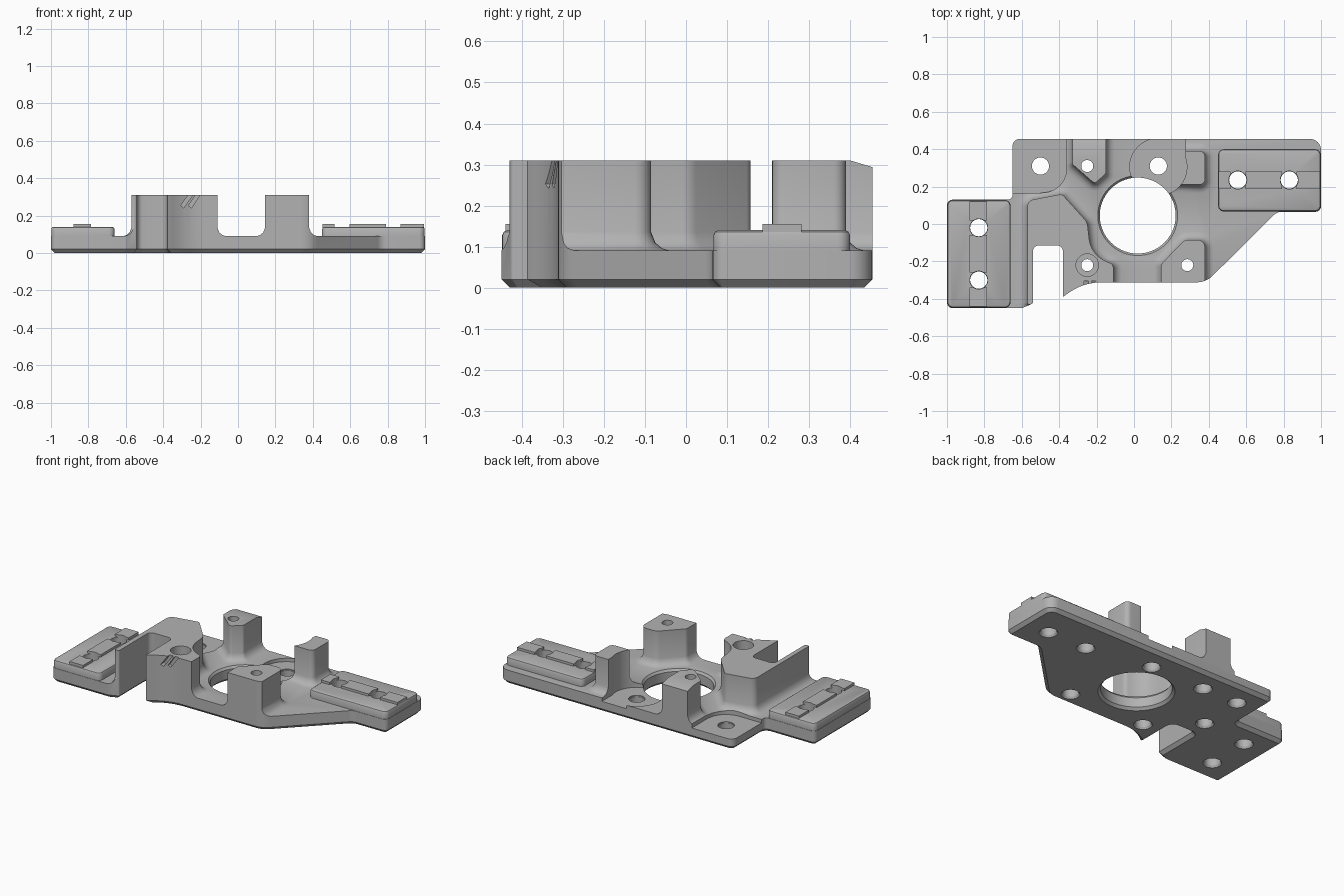
import bpy, math
from mathutils import Vector, Matrix

if "Cube" in bpy.data.objects:
    bpy.data.objects.remove(bpy.data.objects["Cube"], do_unlink=True)

grey = bpy.data.materials.new("plain grey")
grey.use_nodes = True
grey.diffuse_color = (0.45, 0.45, 0.45, 1)
grey.node_tree.nodes["Principled BSDF"].inputs["Base Color"].default_value = grey.diffuse_color


def rings_to_object(name, rings):
    """Closed solid skinned through equal-length rings, lowest first."""
    n = len(rings[0])
    faces = [tuple(reversed(range(n))), tuple(range((len(rings) - 1) * n, len(rings) * n))]
    for k in range(len(rings) - 1):
        for i in range(n):
            j = (i + 1) % n
            faces.append((k * n + i, k * n + j, k * n + n + j, k * n + n + i))
    mesh = bpy.data.meshes.new(name)
    mesh.from_pydata([p for ring in rings for p in ring], [], faces)
    mesh.materials.append(grey)
    obj = bpy.data.objects.new(name, mesh)
    bpy.context.scene.collection.objects.link(obj)
    return obj


def rounded(points, offset, z, steps=6):
    """Counter-clockwise outline of (x, y, radius) corners, offset outward."""
    ring = []
    for i, (x, y, r) in enumerate(points):
        p = Vector((x, y))
        d1 = (p - Vector(points[i - 1][:2])).normalized()
        d2 = (Vector(points[(i + 1) % len(points)][:2]) - p).normalized()
        n1, n2 = Vector((d1.y, -d1.x)), Vector((d2.y, -d2.x))
        turn = math.atan2(d1.x * d2.y - d1.y * d2.x, d1.dot(d2))
        side = math.copysign(1, turn)
        miter = (n1 + n2) / (1 + n1.dot(n2))
        rad = max(r + offset * side, 0.003)
        centre = p + miter * (offset - rad * side)
        for k in range(steps + 1):
            q = centre + Matrix.Rotation(turn * k / steps, 2) @ n1 * rad * side
            ring.append((q.x, q.y, z))
    return ring


def loft(name, points, levels):
    return rings_to_object(name, [rounded(points, o, z) for z, o in levels])


def lathe(name, x, y, levels, n=48):
    return rings_to_object(name, [[(x + r * math.cos(math.tau * i / n), y + r * math.sin(math.tau * i / n), z)
                                   for i in range(n)] for z, r in levels])


def box(name, x0, x1, y0, y1, z0, z1):
    return rings_to_object(name, [[(x0, y0, z), (x1, y0, z), (x1, y1, z), (x0, y1, z)] for z in (z0, z1)])


def rect(x0, x1, y0, y1, r):
    return [(x0, y0, r), (x1, y0, r), (x1, y1, r), (x0, y1, r)]


def combine(body, tool, operation):
    """Apply one boolean and discard the tool."""
    tool.hide_render = True
    mod = body.modifiers.new("join", 'BOOLEAN')
    mod.operation, mod.solver, mod.object = operation, 'EXACT', tool
    bpy.context.view_layer.update()
    result = bpy.data.meshes.new_from_object(body.evaluated_get(bpy.context.evaluated_depsgraph_get()))
    body.modifiers.clear()
    body.data = result
    bpy.data.objects.remove(tool, do_unlink=True)


DECK, TOP = 0.09, 0.31
FLARE = [(0.05, 0.05), (DECK, 0.045), (0.096, 0.026), (0.11, 0.01), (0.135, 0), (TOP, 0)]
PAD = [(0.04, 0), (0.128, 0), (0.136, -0.004), (0.14, -0.012)]

# Slab, clipped to the plate outline further down
bracket = box("mounting_bracket", -1.1, 1.1, -0.6, 0.6, -0.05, DECK)

# Tall posts with filleted feet
posts = {
    "corner_block": [(-0.57, -0.43, 0.01), (-0.11, -0.43, 0.01), (-0.11, -0.215, 0.03), (-0.23, -0.17, 0.15),
                     (-0.25, 0.01, 0.06), (-0.385, 0.16, 0.03), (-0.57, 0.125, 0.04)],
    "front_post": [(0.145, -0.4, 0.01), (0.38, -0.4, 0.01), (0.38, -0.085, 0.04),
                   (0.27, -0.085, 0.05), (0.145, -0.215, 0.03)],
    "back_post": [(-0.33, 0.32, 0.02), (-0.21, 0.215, 0.02), (-0.15, 0.27, 0.02),
                  (-0.15, 0.6, 0.01), (-0.33, 0.6, 0.01)],
    "side_post": rect(0.18, 0.38, 0.21, 0.39, 0.03),
}
for name, points in posts.items():
    combine(bracket, loft(name, points, FLARE), 'UNION')

# Raised end pads with their broken locating ribs
combine(bracket, loft("right_pad", rect(-0.998, -0.66, -0.448, 0.128, 0.03), PAD), 'UNION')
combine(bracket, loft("left_pad", rect(0.45, 0.998, 0.067, 0.4, 0.03), PAD), 'UNION')
for a, b in ((-0.44, -0.34), (-0.26, -0.06), (0.02, 0.12)):
    combine(bracket, box("rib", -0.88, -0.785, a, b, 0.1, 0.155), 'UNION')
for a, b in ((0.453, 0.515), (0.595, 0.79), (0.87, 0.994)):
    combine(bracket, box("rib", a, b, 0.187, 0.282, 0.1, 0.155), 'UNION')

# Plate outline with slot and chamfered lower edge
outline = [(-1, -0.45, 0.03), (-0.6, -0.45, 0.02), (-0.54, -0.425, 0.01), (-0.54, -0.115, 0.03),
           (-0.38, -0.115, 0.03), (-0.38, -0.39, 0.003), (-0.27, -0.312, 0.3), (0.385, -0.312, 0.12),
           (0.765, 0.065, 0.06), (1, 0.065, 0.03), (1, 0.455, 0.06), (-0.65, 0.455, 0.04),
           (-0.65, 0.13, 0.025), (-1, 0.13, 0.03)]
combine(bracket, loft("outline", outline, [(0, -0.02), (0.02, 0), (0.5, 0)]), 'INTERSECT')

# Lowered seats around the two back screw holes
SEAT = 0.068
seat = [(-0.8, 0.167, 0.01), (-0.36, 0.167, 0.13), (-0.36, 0.6, 0.01), (-0.8, 0.6, 0.01)]
combine(bracket, loft("corner_seat", seat, [(SEAT, 0), (0.6, 0)]), 'DIFFERENCE')
combine(bracket, lathe("round_seat", 0.13, 0.305, [(SEAT, 0.153), (0.6, 0.153)]), 'DIFFERENCE')
combine(bracket, box("seat_edge", 0.13, 0.275, 0.36, 0.6, SEAT, 0.6), 'DIFFERENCE')

# Central bore
combine(bracket, lathe("bore", 0.02, 0.045, [(-0.01, 0.228), (0.016, 0.203), (0.076, 0.203),
                                             (0.092, 0.215), (0.6, 0.215)], 72), 'DIFFERENCE')

# Screw holes, countersunk underneath
holes = [(-0.83, -0.02, 0.048), (-0.83, -0.3, 0.048), (0.555, 0.235, 0.048), (0.83, 0.235, 0.048),
         (-0.5, 0.31, 0.048), (0.13, 0.31, 0.048), (-0.25, -0.22, 0.032), (0.285, -0.22, 0.032),
         (-0.25, 0.31, 0.032)]
for x, y, r in holes:
    combine(bracket, lathe("hole", x, y, [(-0.01, 0.06), (0.012, 0.046), (0.06, 0.046), (0.061, r), (0.6, r)], 32),
            'DIFFERENCE')
combine(bracket, lathe("blind_hole", -0.51, 0.015, [(-0.01, 0.06), (0.012, 0.045), (0.15, 0.045)], 32), 'DIFFERENCE')
combine(bracket, lathe("counterbore", -0.25, -0.22, [(0.24, 0.06), (0.6, 0.06)], 32), 'DIFFERENCE')

# Sloped back edge of the back post
slope = box("slope", -0.4, -0.1, -0.08, 0.08, 0, 0.1)
slope.matrix_world = Matrix.Translation((0, 0.425, 0.3025)) @ Matrix.Rotation(-0.29, 4, 'X')
combine(bracket, slope, 'DIFFERENCE')

# Slanted grooves in the front of the corner block
for x in (-0.275, -0.235):
    groove = box("groove", -0.01, 0.01, -0.4, -0.305, -0.04, 0.08)
    groove.matrix_world = Matrix.Translation((x, 0, 0.28)) @ Matrix.Rotation(0.6, 4, 'Y')
    combine(bracket, groove, 'DIFFERENCE')

# Smooth shading with crisp edges
bpy.ops.object.select_all(action='DESELECT')
bracket.select_set(True)
bpy.context.view_layer.objects.active = bracket
bpy.ops.object.shade_smooth_by_angle(angle=math.radians(30))
